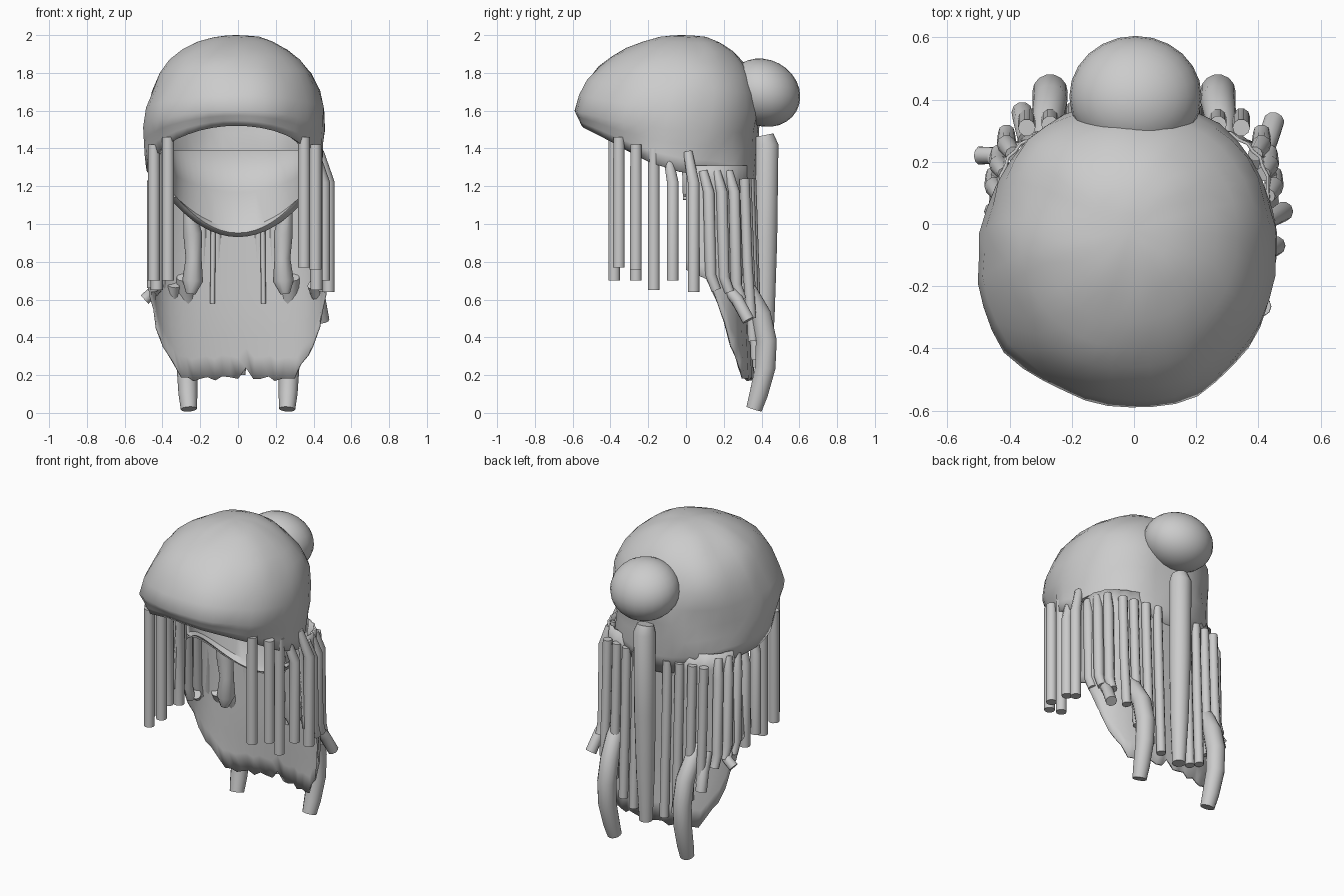
import bpy, bmesh, math
from mathutils import Vector, noise

if "Cube" in bpy.data.objects:
    bpy.data.objects.remove(bpy.data.objects["Cube"])

grey = bpy.data.materials.new("hair_grey")
grey.diffuse_color = (0.6, 0.6, 0.6, 1)
grey.use_nodes = True
grey.node_tree.nodes["Principled BSDF"].inputs["Base Color"].default_value = grey.diffuse_color


def finish(name, bm, angle=50, thickness=0):
    bmesh.ops.recalc_face_normals(bm, faces=bm.faces)
    me = bpy.data.meshes.new(name)
    bm.to_mesh(me)
    bm.free()
    ob = bpy.data.objects.new(name, me)
    bpy.context.collection.objects.link(ob)
    me.materials.append(grey)
    if thickness:
        mod = ob.modifiers.new("thickness", 'SOLIDIFY')
        mod.thickness = thickness
        mod.offset = -1
    bpy.ops.object.select_all(action='DESELECT')
    ob.select_set(True)
    bpy.context.view_layer.objects.active = ob
    bpy.ops.object.shade_smooth_by_angle(angle=math.radians(angle))
    return ob


def bridge(bm, rows, closed):
    """Fill quads between successive rows of vertices."""
    for a, b in zip(rows, rows[1:]):
        n = len(a)
        for i in range(n if closed else n - 1):
            j = (i + 1) % n
            bm.faces.new((a[i], a[j], b[j], b[i]))


def tube(name, pts, radii, sides=10):
    """Capped round tube along a path."""
    pts = [Vector(p) for p in pts]
    bm = bmesh.new()
    rows = []
    for k, p in enumerate(pts):
        t = (pts[min(k + 1, len(pts) - 1)] - pts[max(k - 1, 0)]).normalized()
        u = t.cross(Vector((0, 1, 0.01))).normalized()
        v = t.cross(u)
        r = radii[k] if isinstance(radii, (list, tuple)) else radii
        rows.append([bm.verts.new(p + r * (math.cos(a) * u + math.sin(a) * v))
                     for a in (2 * math.pi * i / sides for i in range(sides))])
    bridge(bm, rows, True)
    bm.faces.new(rows[0])
    bm.faces.new(rows[-1])
    return finish(name, bm)


def interp(x, table):
    for (x0, y0), (x1, y1) in zip(table, table[1:]):
        if x <= x1:
            return y0 + (y1 - y0) * max(0, (x - x0) / (x1 - x0))
    return table[-1][1]


# Crown: lumpy dome with an overhanging front lip and a lower back
def crown():
    bm = bmesh.new()
    n, e = 40, 2.15
    rows = []
    for lv in (-1, -0.66, -0.33, 0, 0.12, 0.25, 0.38, 0.5, 0.62, 0.74, 0.85, 0.94):
        row = []
        for i in range(n):
            a = 2 * math.pi * i / n
            c, s = math.cos(a), math.sin(a)
            widest = interp(s, [(-1, 1.6), (-0.5, 1.54), (0, 1.5), (1, 1.48)])
            rim = interp(s, [(-1, 1.52), (-0.7, 1.45), (-0.2, 1.33), (0.2, 1.27), (0.6, 1.25), (1, 1.15)])
            if lv < 0:
                h, z = 0, widest + (rim - widest) * -lv
                r = 1 + lv * (0.1 if s < -0.3 else 0.03)
            else:
                phi = lv * math.pi / 2
                h = math.sin(phi) ** (2 / e)
                r = math.cos(phi) ** (2 / e)
                z = widest + (2.0 - widest) * h
            # Slightly squared plan, fuller on the left flank
            sq = 1 + 0.05 * math.sin(2 * a) ** 2 * (1 if s > 0 else 0.4)
            rx = 0.48 if c < 0 and s < 0.2 else 0.465
            p = Vector((-0.01 + rx * sq * r * c, -0.11 + 0.09 * h + 0.49 * sq * r * s, z))
            if lv < 0.9:
                lump = noise.noise(p * 3.6 + Vector((4.2, 1.7, 0.6))) + 0.5 * noise.noise(p * 9)
                p += Vector((c * r, s * r, 0.5 * h)) * 0.024 * lump
            row.append(bm.verts.new(p))
        rows.append(row)
    bridge(bm, rows, True)
    top = bm.verts.new((-0.01, -0.02, 2.0))
    for i in range(n):
        bm.faces.new((rows[-1][i], rows[-1][(i + 1) % n], top))
    finish("crown", bm, 60, 0.03)


crown()

# Bun at the back of the crown
bm = bmesh.new()
bmesh.ops.create_uvsphere(bm, u_segments=24, v_segments=14, radius=1)
for v in bm.verts:
    v.co = Vector((0.005 + 0.213 * v.co.x, 0.41 + 0.195 * v.co.y, 1.695 + 0.18 * v.co.z - 0.02 * v.co.y))
finish("bun", bm)


# Back curtain: curved sheet that narrows toward a ragged lower edge
def curtain():
    bm = bmesh.new()
    rows = []
    for k in range(11):
        t = k / 10
        row = []
        for i in range(33):
            q = -1 + i / 16
            a = q * math.radians(90)
            low = interp(abs(q), [(0, 0.19), (0.48, 0.175), (0.71, 0.38), (0.85, 0.6), (1, 0.77)])
            low += 0.05 if i == 17 else 0.012 * math.sin(i * 2.3)
            z = 1.31 + (low - 1.31) * t
            wide = interp(z, [(0.17, 0.42), (0.4, 0.465), (0.6, 0.475), (1.4, 0.435)])
            back = interp(z, [(0.17, 0.36), (0.5, 0.345), (1.4, 0.35)])
            wave = 1 + 0.008 * math.cos(i * math.pi)
            y = back * max(0, math.cos(a)) ** 0.5 if abs(q) < 1 else 0
            row.append(bm.verts.new((wide * math.sin(a) * wave, y * wave, z)))
        rows.append(row)
    bridge(bm, rows, False)
    finish("back_curtain", bm, 40, 0.01)


curtain()

# Inner nape: curved band with a sagging lower edge and a small lip
bm = bmesh.new()
rows = []
for t, grow in ((0, 0), (0.5, 0), (0.92, 0), (0.97, 0.02), (1, 0.0)):
    row = []
    for i in range(25):
        q = -1 + i / 12
        a = q * math.radians(95)
        low = 0.94 + 0.2 * math.sin(a) ** 2
        row.append(bm.verts.new(((0.36 - grow) * math.sin(a), (0.27 - 0.08 * t - grow) * math.cos(a),
                                 1.39 + (low - 1.39) * t)))
    rows.append(row)
bridge(bm, rows, False)
finish("inner_nape", bm, 40, 0.012)

# Hanging side strands: x, y, top, bottom
right = [(0.35, -0.355, 1.46, 0.77), (0.41, -0.265, 1.42, 0.76), (0.415, -0.17, 1.4, 0.65),
         (0.455, -0.07, 1.38, 0.70), (0.48, 0.04, 1.38, 0.64)]
left = [(-0.37, -0.38, 1.46, 0.70), (-0.445, -0.265, 1.42, 0.70), (-0.43, -0.17, 1.4, 0.65),
        (-0.45, -0.07, 1.38, 0.70), (-0.45, 0.04, 1.36, 0.66)]
for x, y, top, low in right + left:
    bend = 0.05 if y > -0.1 else 0
    inner = x - math.copysign(bend, x)
    tube("side_strand", [(inner, y - bend * 0.6, top), (x, y, top - 0.16), (x, y, low)],
         [0.025 if bend else 0.031, 0.032, 0.032])

for s in (-1, 1):
    # Strands behind the sides, bent inward at the top
    for x, y, low in ((0.45, 0.13, 0.65), (0.435, 0.2, 0.64), (0.41, 0.265, 0.60)):
        tube("rear_side_strand", [(s * (x - 0.02), y - 0.04, 1.28), (s * x, y - 0.01, 1.17),
                                  (s * x, y, low + 0.08), (s * x, y + 0.03, low)],
             [0.024, 0.031, 0.031, 0.027])
    # Slim strands lying on the back curtain
    for x, y, low in ((0.345, 0.325, 0.5), (0.27, 0.335, 0.38), (0.19, 0.35, 0.28), (0.11, 0.36, 0.24)):
        tube("back_strand", [(s * x, y - 0.015, 1.24), (s * x, y, 0.8), (s * x, y + 0.02, low)], 0.028)
    # Heavy curved lower lock
    tube("lower_lock", [(s * 0.29, 0.27, 0.72), (s * 0.28, 0.33, 0.64), (s * 0.27, 0.395, 0.52),
                        (s * 0.27, 0.425, 0.38), (s * 0.27, 0.42, 0.24), (s * 0.265, 0.385, 0.1),
                        (s * 0.26, 0.36, 0.02)],
         [0.035, 0.05, 0.056, 0.057, 0.055, 0.05, 0.043], 14)
    # Lumpy inner lock
    tube("inner_lock", [(s * 0.26, 0.19, 1.08), (s * 0.24, 0.21, 0.95), (s * 0.235, 0.22, 0.82),
                        (s * 0.24, 0.22, 0.7), (s * 0.25, 0.22, 0.63)],
         [0.03, 0.05, 0.042, 0.055, 0.025])
    # Slim inner strand
    tube("inner_strand", [(s * 0.13, 0.31, 1.1), (s * 0.135, 0.31, 0.58)], 0.013)

# Short loose tips near the lower side edges
tube("flicked_tip", [(-0.42, 0.17, 0.68), (-0.45, 0.22, 0.64), (-0.495, 0.22, 0.60)], 0.03)
tube("lower_tip", [(0.4, 0.2, 0.68), (0.43, 0.27, 0.6), (0.45, 0.33, 0.49)], 0.034)
tube("lower_tip", [(-0.34, 0.27, 0.68), (-0.355, 0.33, 0.58), (-0.36, 0.36, 0.46)], 0.034)

# Thick central tail below the bun
tube("central_tail", [(0, 0.415, 1.47), (0, 0.425, 1.42), (0, 0.42, 0.9), (0, 0.415, 0.5), (0, 0.41, 0.2)],
     [0.05, 0.066, 0.064, 0.055, 0.04], 14)
